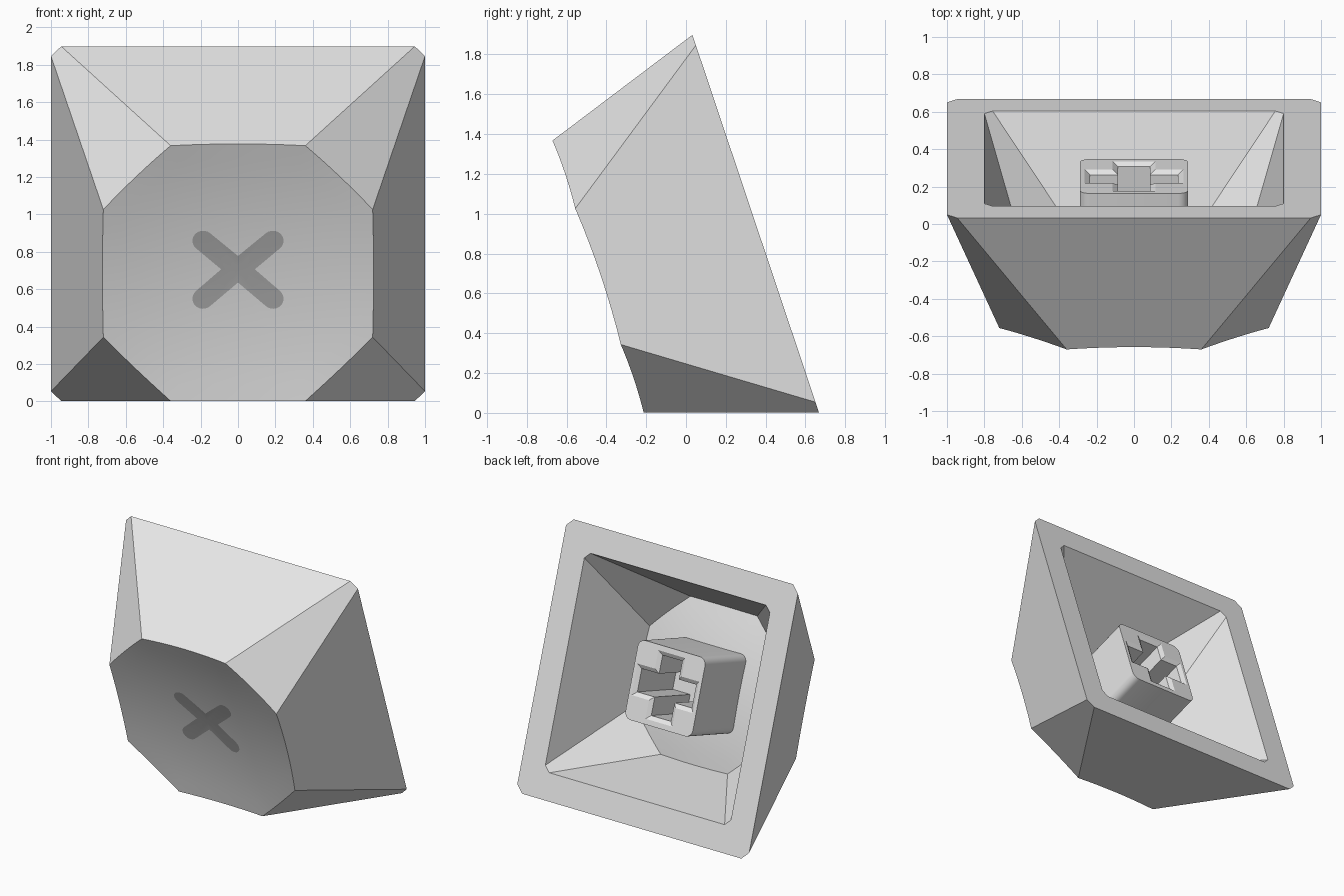
import bpy, bmesh, math
from mathutils import Matrix, Vector

if "Cube" in bpy.data.objects:
    bpy.data.objects.remove(bpy.data.objects["Cube"])

# Parts are modelled lying flat (rim at z = 0, dished top at z = H), then tilted up.
TILT = math.radians(18.53)
PLACE = Matrix.Translation((0, 0.35, 0.95)) @ Matrix.Rotation(math.pi / 2 + TILT, 4, 'X')
H, R = 0.835, 4.4
RIM2 = 0.36 ** 2 + 0.72 ** 2


def material(name, value):
    m = bpy.data.materials.new(name)
    m.diffuse_color = (value, value, value, 1)
    m.use_nodes = True
    m.node_tree.nodes["Principled BSDF"].inputs["Base Color"].default_value = m.diffuse_color
    return m


def finish(bm, name, mat, tidy=True):
    if tidy:
        bmesh.ops.recalc_face_normals(bm, faces=bm.faces)
    me = bpy.data.meshes.new(name)
    bm.to_mesh(me)
    bm.free()
    me.materials.append(mat)
    ob = bpy.data.objects.new(name, me)
    bpy.context.collection.objects.link(ob)
    ob.matrix_world = PLACE
    for o in bpy.context.selected_objects:
        o.select_set(False)
    ob.select_set(True)
    bpy.context.view_layer.objects.active = ob
    bpy.ops.object.shade_smooth_by_angle(angle=math.radians(25))
    return ob


def octagon(a, b):
    return [Vector(p) for p in ((a, -b), (a, b), (b, a), (-b, a),
                                (-a, b), (-a, -b), (-b, -a), (b, -a))]


def dish_depth(x, y):
    return (RIM2 - x * x - y * y) / (2 * R)


def ring(bm, pts, z):
    return [bm.verts.new((p[0], p[1], z)) for p in pts]


def bridge(bm, a, b):
    n = len(a)
    for i in range(n):
        bm.faces.new((a[i], a[(i + 1) % n], b[(i + 1) % n], b[i]))


def skin(bm, s, chamfer, steps=8, rings=8):
    """Eight walls and a dished top, scaled by s; returns the rim loop."""
    base = ring(bm, [p * s for p in octagon(1.0, chamfer)], 0)
    top = octagon(0.72, 0.36)
    edge = []
    for i in range(8):
        a, b = top[i], top[(i + 1) % 8]
        out = ((a + b) / 2).normalized()
        slope = 0.335 if i % 2 == 0 else 0.732
        for k in range(steps):
            p = a.lerp(b, k / steps)
            d = dish_depth(*p)
            edge.append((p + out * slope * d, H - d))
    loop = [bm.verts.new((p.x * s, p.y * s, z * s)) for p, z in edge]
    n = len(loop)
    for i in range(8):
        arc = [loop[(i * steps + k) % n] for k in range(steps + 1)]
        bm.faces.new([base[i], base[(i + 1) % 8]] + arc[::-1])
    prev = loop
    for r in range(rings - 1, 0, -1):
        t = r / rings
        cur = []
        for p, _ in edge:
            q = p * t
            cur.append(bm.verts.new((q.x * s, q.y * s, (H - dish_depth(*q)) * s)))
        bridge(bm, prev, cur)
        prev = cur
    c = bm.verts.new((0, 0, (H - dish_depth(0, 0)) * s))
    for i in range(n):
        bm.faces.new((prev[i], prev[(i + 1) % n], c))
    return base


grey = material("light grey", 0.8)
dark = material("dark grey", 0.43)

# Hollow cap: outer skin, inner skin and the flat rim between them
bm = bmesh.new()
outer = skin(bm, 1.0, 0.945)
inner = skin(bm, 0.8, 0.945)
bridge(bm, outer, inner)
finish(bm, "cap_shell", grey)

# Stem: rounded square post
bm = bmesh.new()
pts = []
for q in range(4):
    cx, cy = ((1, 1), (-1, 1), (-1, -1), (1, -1))[q]
    for k in range(7):
        a = (q + k / 6) * math.pi / 2
        pts.append((cx * 0.235 + 0.055 * math.cos(a), cy * 0.235 + 0.055 * math.sin(a)))
low, high = ring(bm, pts, 0.1), ring(bm, pts, 0.66)
bridge(bm, low, high)
bm.faces.new(low)
bm.faces.new(high)
stem = finish(bm, "stem", grey)


# Cross-shaped socket with a chamfered mouth, cut into the stem
def cross(g):
    lx, ly, w = 0.235 + g, 0.22 + g, 0.085 + g
    return [(lx, -w), (lx, w), (w, w), (w, ly), (-w, ly), (-w, w),
            (-lx, w), (-lx, -w), (-w, -w), (-w, -ly), (w, -ly), (w, -w)]


bm = bmesh.new()
loops = [ring(bm, cross(g), z) for g, z in ((0.03, 0.05), (0.03, 0.1), (0.0, 0.12), (0.0, 0.58))]
for a, b in zip(loops, loops[1:]):
    bridge(bm, a, b)
bm.faces.new(loops[0])
bm.faces.new(loops[-1])
cutter = finish(bm, "socket_cutter", grey)
cutter.hide_render = True
cut = stem.modifiers.new("socket", 'BOOLEAN')
cut.operation, cut.object, cut.solver = 'DIFFERENCE', cutter, 'EXACT'
bpy.context.view_layer.update()
bpy.context.view_layer.objects.active = stem
bpy.ops.object.modifier_apply(modifier="socket")
bpy.data.objects.remove(cutter)

# Painted X mark: thin plate following the dish
outline = []
notches = ((0, 0.075), (-0.09, 0), (0, -0.075), (0.09, 0))
for (ex, ey), notch in zip(((0.187, 0.163), (-0.187, 0.163), (-0.187, -0.163), (0.187, -0.163)), notches):
    mid = math.atan2(ey, ex)
    for k in range(13):
        a = mid + math.pi * (k / 12 - 0.5)
        outline.append((ex + 0.057 * math.cos(a), ey + 0.057 * math.sin(a)))
    outline.append(notch)
bm = bmesh.new()
prev = None
for r in range(4, 0, -1):
    cur = []
    for x, y in outline:
        x, y = x * r / 4, y * r / 4
        cur.append(bm.verts.new((x, y, H - dish_depth(x, y) + 0.004)))
    if prev:
        bridge(bm, prev, cur)
    prev = cur
c = bm.verts.new((0, 0, H - dish_depth(0, 0) + 0.004))
for i in range(len(prev)):
    bm.faces.new((prev[i], prev[(i + 1) % len(prev)], c))
finish(bm, "x_mark", dark, tidy=False)
